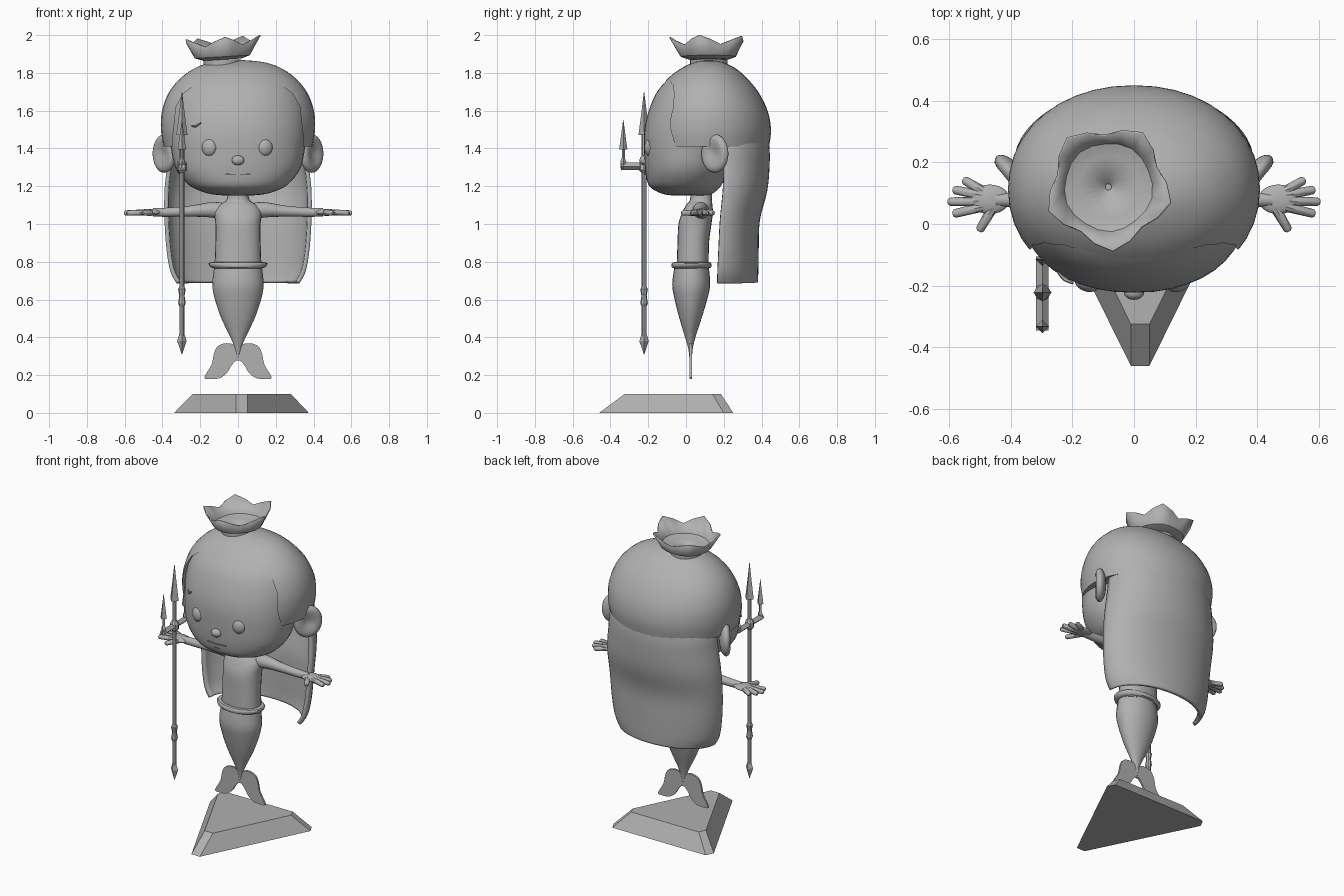
import bpy, bmesh, math
from mathutils import Vector, Matrix

cube = bpy.data.objects.get("Cube")
if cube:
    bpy.data.objects.remove(cube)

clay = bpy.data.materials.new("plain_grey")
clay.use_nodes = True
GREY = (0.44, 0.44, 0.44, 1)
clay.diffuse_color = GREY
clay.node_tree.nodes["Principled BSDF"].inputs["Base Color"].default_value = GREY
smooth_parts = []


def finish(name, bm, smooth=True):
    bmesh.ops.recalc_face_normals(bm, faces=bm.faces)
    mesh = bpy.data.meshes.new(name)
    bm.to_mesh(mesh)
    bm.free()
    mesh.materials.append(clay)
    ob = bpy.data.objects.new(name, mesh)
    bpy.context.collection.objects.link(ob)
    if smooth:
        smooth_parts.append(ob)
    return ob


def spline(rows, steps):
    """Smoothly interpolate rows of numbers."""
    out = []
    for i in range(len(rows) - 1):
        a, b, c, d = (Vector(rows[min(max(k, 0), len(rows) - 1)]) for k in range(i - 1, i + 3))
        for s in range(steps):
            t = s / steps
            out.append(b + (c - a) * t / 2 + (a * 2 - b * 5 + c * 4 - d) * t * t / 2
                       + (b * 3 - a - c * 3 + d) * t ** 3 / 2)
    return out + [Vector(rows[-1])]


def skin(bm, rings, closed=True, caps=True):
    """Join rings of points with quads."""
    loops = [[bm.verts.new(p) for p in ring] for ring in rings]
    n = len(loops[0])
    for lo, hi in zip(loops, loops[1:]):
        for i in range(n if closed else n - 1):
            j = (i + 1) % n
            bm.faces.new((lo[i], lo[j], hi[j], hi[i]))
    if caps:
        bm.faces.new(loops[0])
        bm.faces.new(loops[-1])


def oval(angle, power):
    c, s = math.cos(angle), math.sin(angle)
    return (math.copysign(abs(c) ** (2 / power), c), math.copysign(abs(s) ** (2 / power), s))


def loft(name, rows, power=2.0, seg=40, steps=4):
    """Horizontal sections: height, half width, front y, back y."""
    bm = bmesh.new()
    rings = []
    for z, w, f, b in spline(rows, steps):
        pts = [oval(math.tau * i / seg, power) for i in range(seg)]
        rings.append([(w * c, (f + b) / 2 + (b - f) / 2 * s, z) for c, s in pts])
    skin(bm, rings)
    return finish(name, bm)


def tube(name, rows, seg=12, steps=1, smooth=True):
    """Round or faceted rod: x, y, z, radius."""
    rows = spline(rows, steps)
    pts = [Vector(r[:3]) for r in rows]
    bm = bmesh.new()
    rings = []
    for i, p in enumerate(pts):
        q = (pts[min(i + 1, len(pts) - 1)] - pts[max(i - 1, 0)]).to_track_quat('Z', 'Y')
        rings.append([p + q @ Vector((math.cos(a), math.sin(a), 0)) * rows[i][3]
                      for a in (math.tau * k / seg for k in range(seg))])
    skin(bm, rings)
    return finish(name, bm, smooth)


def ball(name, loc, size, turn=0, dent=0):
    bm = bmesh.new()
    bmesh.ops.create_uvsphere(bm, u_segments=24, v_segments=16, radius=1)
    for v in bm.verts:
        rim = math.hypot(v.co.x, v.co.z)
        if v.co.y < 0:
            v.co.y += dent * max(0, 1 - rim * 1.25)
    bm.transform(Matrix.Translation(loc) @ Matrix.Rotation(turn, 4, 'Z')
                 @ Matrix.Diagonal((*size, 1)))
    return finish(name, bm)


def plate(name, outline, y, depth, smooth=False):
    """Outline in x and z, given thickness along y."""
    bm = bmesh.new()
    skin(bm, [[(x, yy, z) for x, z in outline] for yy in (y, y + depth)])
    return finish(name, bm, smooth)


# Plinth: bevelled triangle
bm = bmesh.new()
skin(bm, [[(-.01, -.46, 0), (.05, -.46, 0), (.375, .2, 0), (.35, .25, 0), (-.315, .25, 0), (-.338, .2, 0)],
          [(-.01, -.325, .1), (.05, -.325, .1), (.28, .14, .1), (.26, .185, .1), (-.22, .185, .1), (-.24, .14, .1)]])
finish("plinth", bm, False)

# Tail, fin, belt and torso
loft("tail", [(.29, .006, .018, .032), (.34, .016, .012, .036), (.4, .04, -.005, .05), (.5, .088, -.035, .082),
              (.6, .122, -.06, .112), (.68, .136, -.073, .128), (.78, .125, -.06, .12)], seg=24)
half = [(0, .3), (.012, .345), (.035, .366), (.075, .367), (.11, .35), (.128, .31), (.14, .255), (.178, .188),
        (.15, .179), (.1, .183), (.06, .21), (.032, .255), (.012, .275), (0, .278)]
for side, s in (("left", 1), ("right", -1)):
    plate("fin_" + side, [(s * x, z) for x, z in spline(half, 3)], .019, .012, True)
loft("belt", [(.765, .125, -.06, .12), (.77, .143, -.075, .133), (.785, .155, -.077, .135),
              (.797, .15, -.07, .13), (.797, .12, -.05, .11)], seg=24, steps=2)
loft("torso", [(.76, .125, -.05, .12), (.9, .12, -.045, .122), (1, .12, -.04, .135), (1.06, .124, -.02, .142),
               (1.1, .1, 0, .14), (1.13, .06, .022, .137), (1.2, .055, .02, .14)], 2.3, 24)

# Arms and hands
FINGERS = {"thumb": (.503, -.024), "index": (.588, .032), "middle": (.604, .072), "ring": (.588, .112), "little": (.555, .145)}
for side, s in (("left", 1), ("right", -1)):
    tube("arm_" + side, [(s * x, .078, z, r) for x, z, r in
                         ((.07, 1.06, .048), (.13, 1.075, .042), (.25, 1.068, .029), (.38, 1.062, .024), (.45, 1.062, .022))],
         16, 3)
    ball("palm_" + side, (s * .468, .08, 1.062), (.065, .048, .018))
    for finger, (x, y) in FINGERS.items():
        root = (s * .46, .05, 1.06, .017) if finger == "thumb" else (s * .49, .078 + (y - .08) * .45, 1.062, .016)
        tip = Vector((s * x, y, 1.058))
        d = (tip - Vector(root[:3])).normalized() * .008
        tube(finger + "_" + side, [root, (*(tip - d), .014), (*tip, .007)], 8)

# Head
loft("head", [(1.15, .04, -.05, .1), (1.156, .13, -.11, .13), (1.175, .2, -.16, .16), (1.21, .265, -.2, .19),
              (1.29, .328, -.216, .23), (1.4, .355, -.222, .28), (1.5, .368, -.22, .35), (1.6, .37, -.197, .4),
              (1.7, .335, -.153, .36), (1.78, .265, -.082, .3), (1.84, .1, 0, .2)], 2.15)

# Hair cap with an arched opening for the face
cap = loft("hair_cap", [(1.41, .394, -.22, .44), (1.5, .408, -.225, .45), (1.6, .402, -.2, .432), (1.7, .364, -.152, .382),
                        (1.78, .295, -.086, .315), (1.83, .218, -.015, .253), (1.858, .13, .05, .19), (1.868, .02, .1, .14)], 2.1)
arch = [(.345, 1.3), (.345, 1.46), (.328, 1.62), (.29, 1.69), (.23, 1.735), (.16, 1.755)]
cutter = plate("face_cutter", arch + [(-x, z) for x, z in reversed(arch)], -.6, .66)
cutter.hide_render = True
cut = cap.modifiers.new("opening", 'BOOLEAN')
cut.operation, cut.object, cut.solver = 'DIFFERENCE', cutter, 'EXACT'
bpy.context.view_layer.objects.active = cap
bpy.ops.object.modifier_apply(modifier=cut.name)
bpy.data.objects.remove(cutter)

# Long hair falling down the back: height, half width, front y, back y
bm = bmesh.new()
rings = []
for z, w, f, b in spline([(.69, .315, .165, .37), (.75, .347, .167, .372), (.86, .367, .172, .374), (1.02, .378, .18, .38),
                          (1.18, .378, .195, .42), (1.32, .362, .2, .432), (1.41, .352, .2, .43), (1.5, .325, .2, .415)], 4):
    pts = [oval(math.pi * i / 28, 2.06) for i in range(29)]
    rings.append([(w * c, f + (b - f) * s, z) for c, s in pts])
skin(bm, rings, closed=False, caps=False)
locks = finish("long_hair", bm)
thick = locks.modifiers.new("thickness", 'SOLIDIFY')
thick.thickness, thick.offset = .022, 0

# Ears, eyes, nose, mouth and brow
for side, s in (("left", 1), ("right", -1)):
    ball("ear_" + side, (s * .39, .153, 1.373), (.087, .038, .102), s * math.radians(51), .9)
    ball("eye_" + side, (s * .148 - .004, -.192, 1.405), (.041, .027, .046), s * math.radians(18))
ball("nose", (0, -.222, 1.337), (.033, .024, .026))
plate("mouth", [(-.065, 1.268), (0, 1.264), (.065, 1.268), (.065, 1.263), (0, 1.259), (-.065, 1.263)], -.2195, .009)
plate("lower_lip", [(-.018, 1.236), (.018, 1.236), (.018, 1.233), (-.018, 1.233)], -.213, .009)
tube("brow", [(-.245, -.158, 1.522, .004), (-.225, -.178, 1.518, .007), (-.198, -.192, 1.535, .004)], 6, 3)

# Five pointed crown cup with a round floor
bm = bmesh.new()
SEG = 20
rings = []
for z, r, point, rise in ((1.876, .01, 0, 0), (1.876, .1, 0, 0), (1.89, .14, .04, 0), (1.944, .165, .24, .046)):
    ring = []
    for i in range(SEG):
        a = math.radians(-86) + math.tau * i / SEG
        peak = 1 - abs((i + 2) % 4 - 2) / 2 if point == 0 else abs(i % 4 - 2) / 2
        k = r * (1 + point * peak)
        x, y = k * math.cos(a), k * math.sin(a)
        ring.append((x - .083, y + .12, z + rise * peak + .06 * x))
    rings.append(ring)
skin(bm, rings, caps=False)
crown = finish("crown", bm)
rim = crown.modifiers.new("thickness", 'SOLIDIFY')
rim.thickness = .006
# Stem under the crown
tube("crown_base", [(-.083, .12, 1.82, .1), (-.083, .12, 1.87, .1)], 20)

# Trident: shaft, collars, crossbar and barbed prongs
TX, TY = -.297, -.222


def upright(name, y, rows, seg):
    tube(name, [(TX, y, z, r) for z, r in rows], seg, smooth=False)


upright("shaft", TY, [(.4, .013), (1.5, .013)], 8)
upright("foot_spike", TY, [(.31, .001), (.38, .025), (.42, .013), (.5, .013)], 4)
upright("foot_collar", TY, [(.56, .012), (.58, .02), (.62, .014), (.655, .02), (.67, .012)], 8)
upright("hub", TY, [(1.27, .012), (1.285, .027), (1.32, .027), (1.34, .012)], 8)
upright("middle_prong", TY, [(1.5, .012), (1.47, .03), (1.56, .018), (1.7, .001)], 4)
tube("crossbar", [(TX, y, 1.305, .02) for y in (-.345, -.105)], 4, smooth=False)
for name, y in (("front_prong", -.332), ("back_prong", -.114)):
    upright(name, y, [(1.295, .014), (1.33, .016), (1.35, .008), (1.41, .008), (1.395, .022), (1.46, .013), (1.55, .001)], 4)

bpy.ops.object.select_all(action='DESELECT')
for ob in smooth_parts:
    ob.select_set(True)
bpy.context.view_layer.objects.active = smooth_parts[0]
bpy.ops.object.shade_smooth_by_angle(angle=math.radians(40))
